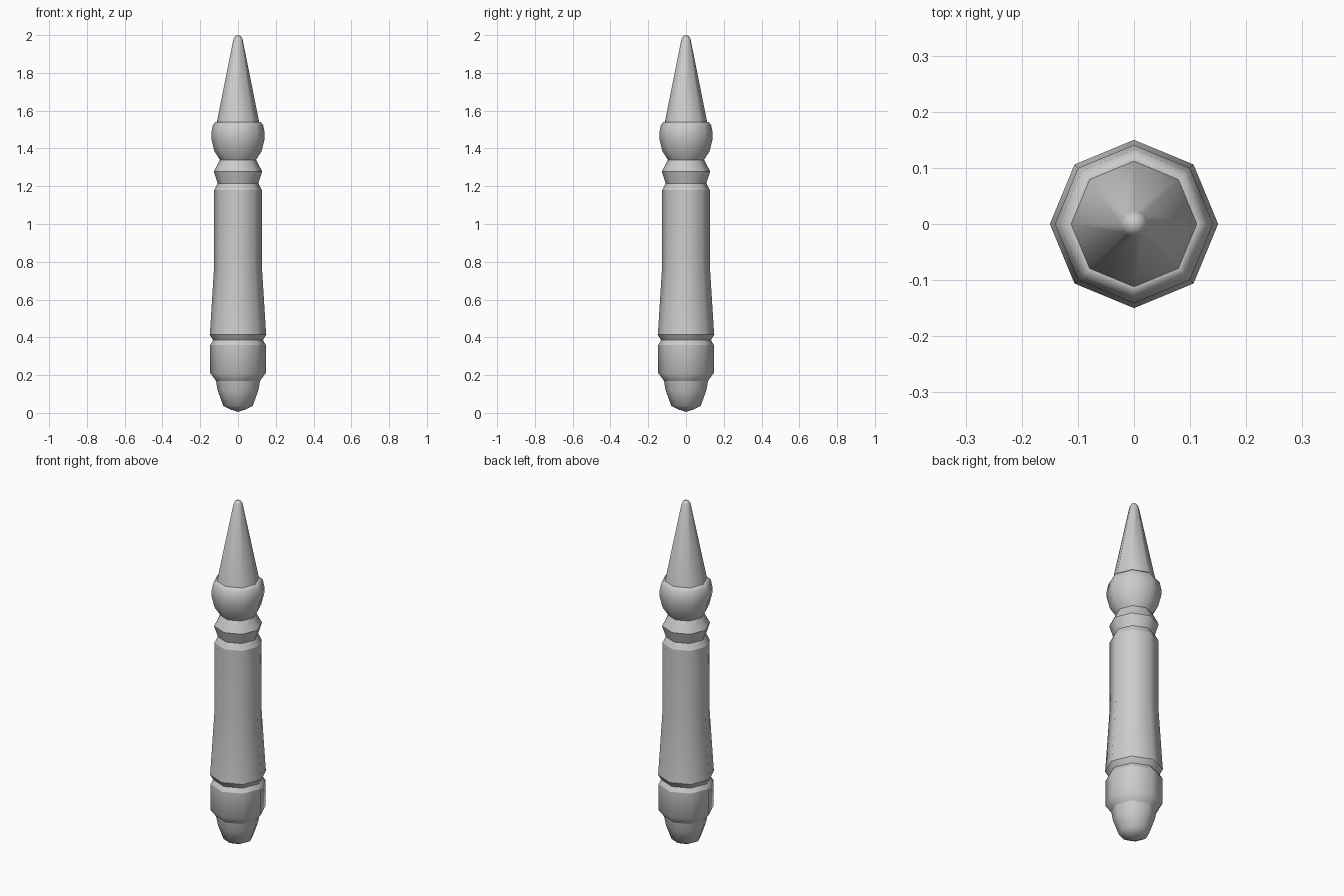
import bpy, bmesh
from math import cos, sin, pi

SIDES = 8

cube = bpy.data.objects.get("Cube")
if cube:
    bpy.data.objects.remove(cube)

grey = bpy.data.materials.new("plain grey")
grey.use_nodes = True
COLOUR = (0.6, 0.6, 0.6, 1)
grey.diffuse_color = COLOUR
grey.node_tree.nodes["Principled BSDF"].inputs["Base Color"].default_value = COLOUR


def lathe(name, profile, creases=()):
    """Turn a bottom-to-top (radius, height) profile; creases are the sharp rings."""
    bm = bmesh.new()
    rings = []
    for r, z in profile:
        if r == 0:
            rings.append([bm.verts.new((0, 0, z))] * SIDES)
        else:
            rings.append([bm.verts.new((r * cos(2 * pi * i / SIDES),
                                        r * sin(2 * pi * i / SIDES), z))
                          for i in range(SIDES)])
    for low, high in zip(rings, rings[1:]):
        for i in range(SIDES):
            j = (i + 1) % SIDES
            corners = dict.fromkeys((low[i], low[j], high[j], high[i]))
            bm.faces.new(list(corners)).smooth = True
    for k in creases:
        for i in range(SIDES):
            bm.edges.get((rings[k][i], rings[k][(i + 1) % SIDES])).smooth = False
    mesh = bpy.data.meshes.new(name)
    bm.to_mesh(mesh)
    bm.free()
    mesh.materials.append(grey)
    obj = bpy.data.objects.new(name, mesh)
    bpy.context.collection.objects.link(obj)
    return obj


# Rounded butt end
lathe("pommel", [(0, 0.005), (0.04, 0.018), (0.078, 0.037), (0.108, 0.12), (0.117, 0.17)])

# Wide band above the butt
lathe("lower_band", [(0.117, 0.17), (0.147, 0.21), (0.147, 0.36), (0.132, 0.385)], [2])

# Flared handle with bevelled ends
lathe("handle", [(0.132, 0.385), (0.15, 0.415), (0.148, 0.43), (0.126, 0.78),
                 (0.126, 1.18), (0.108, 1.215)], [1, 4])

# Angular collar
lathe("collar", [(0.108, 1.215), (0.128, 1.278), (0.096, 1.34)], [1])

# Rounded knob that holds the spike
lathe("knob", [(0.096, 1.34), (0.125, 1.385), (0.141, 1.45), (0.141, 1.485),
               (0.133, 1.525), (0.12, 1.54), (0.112, 1.54)])

# Spike with a small rounded point
lathe("spike", [(0.112, 1.54), (0.024, 1.98), (0.015, 1.995), (0, 2.0)])
